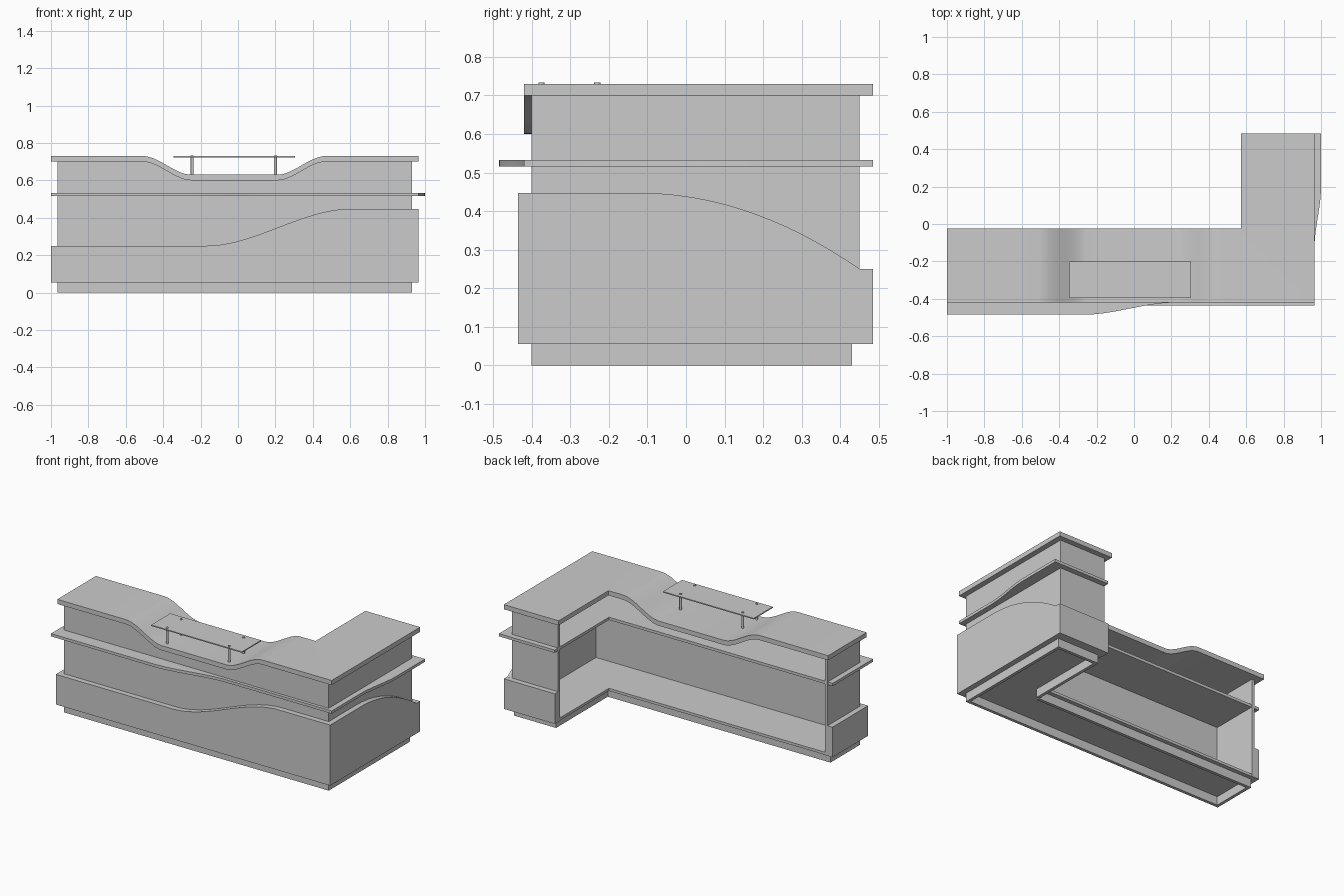
import bpy, bmesh
from mathutils import Vector

if "Cube" in bpy.data.objects:
    bpy.data.objects.remove(bpy.data.objects["Cube"])


def finish(name, bm):
    bmesh.ops.recalc_face_normals(bm, faces=bm.faces[:])
    me = bpy.data.meshes.new(name)
    bm.to_mesh(me)
    bm.free()
    ob = bpy.data.objects.new(name, me)
    bpy.context.collection.objects.link(ob)
    bpy.ops.object.select_all(action='DESELECT')
    ob.select_set(True)
    bpy.context.view_layer.objects.active = ob
    bpy.ops.object.shade_smooth_by_angle(angle=0.5)
    return ob


def prism_bm(pts, axis, lo, hi):
    """Extrude a 2D outline along an axis; pts hold the other two coordinates in order."""
    bm = bmesh.new()
    place = {'x': lambda p: (lo, p[0], p[1]),
             'y': lambda p: (p[0], lo, p[1]),
             'z': lambda p: (p[0], p[1], lo)}[axis]
    face = bm.faces.new([bm.verts.new(place(p)) for p in pts])
    ext = bmesh.ops.extrude_face_region(bm, geom=[face])
    d = Vector([(hi - lo) * (a == axis) for a in 'xyz'])
    bmesh.ops.translate(bm, vec=d, verts=[g for g in ext['geom'] if isinstance(g, bmesh.types.BMVert)])
    return bm


def prism(name, pts, axis, lo, hi):
    return finish(name, prism_bm(pts, axis, lo, hi))


def box(name, x, y, z):
    return prism(name, [(x[0], y[0]), (x[1], y[0]), (x[1], y[1]), (x[0], y[1])], 'z', *z)


def ell(x0, y0, x1, y1, xi, yi):
    """L outline: outer corners plus the inner corner (xi, yi)."""
    return [(x0, y0), (x1, y0), (x1, y1), (xi, y1), (xi, yi), (x0, yi)]


def ease(a, b, v):
    t = min(1, max(0, (v - a) / (b - a)))
    return t * t * (3 - 2 * t)


def steps(a, b, n=14):
    return [a + (b - a) * i / n for i in range(n + 1)]


def dip(x):
    return -0.10 * (ease(-0.51, -0.25, x) - ease(0.21, 0.47, x))


dip_x = steps(-0.51, -0.25) + steps(0.21, 0.47)

# Counter top with the dip
bm = prism_bm(ell(-1, -0.42, 0.965, 0.485, 0.573, -0.025), 'z', 0.70, 0.73)
for x in dip_x:
    bmesh.ops.bisect_plane(bm, geom=bm.verts[:] + bm.edges[:] + bm.faces[:],
                           plane_co=(x, 0, 0), plane_no=(1, 0, 0))
for v in bm.verts:
    v.co.z += dip(v.co.x)
finish('counter_top', bm)

# Body panels
prism('body_front_panel', [(-0.965, 0.055), (0.93, 0.055), (0.93, 0.70)]
      + [(x, 0.70 + dip(x)) for x in reversed(dip_x)] + [(-0.965, 0.70)], 'y', -0.40, -0.38)
box('body_left_end', (-0.965, -0.945), (-0.38, -0.07), (0.055, 0.70))
box('body_right_panel', (0.91, 0.93), (-0.38, 0.45), (0.055, 0.70))
box('body_arm_end', (0.60, 0.91), (0.43, 0.45), (0.055, 0.70))
prism('floor_board', ell(-0.945, -0.38, 0.91, 0.43, 0.603, -0.073), 'z', 0.055, 0.072)

# Worktop, whose outer edge shows as a waving band
front = [(x, -0.485 + 0.065 * ease(-0.27, 0.22, x)) for x in steps(-0.27, 0.22)]
side = [(0.965 + 0.035 * ease(-0.13, 0.20, y), y) for y in steps(-0.13, 0.20)]
prism('worktop_band', [(-1, -0.485)] + front + [(0.965, -0.42)] + side
      + [(1, 0.485), (0.602, 0.485), (0.602, -0.072), (-1, -0.072)], 'z', 0.515, 0.533)

# Lower skirt with curved top edge
wave = [(x, 0.25 + 0.197 * ease(-0.17, 0.60, x)) for x in steps(0.60, -0.17, 24)]
prism('skirt_front', [(-1, 0.055), (0.965, 0.055), (0.965, 0.447)] + wave + [(-1, 0.25)],
      'y', -0.435, -0.40)
arc = [(y, 0.447 - 0.606 * (y + 0.12) ** 2) for y in steps(0.45, -0.12, 20)]
prism('skirt_right', [(-0.40, 0.055), (0.45, 0.055)] + arc + [(-0.40, 0.447)], 'x', 0.93, 0.965)
box('skirt_left', (-1, -0.965), (-0.40, -0.07), (0.055, 0.25))
box('skirt_arm_end', (0.60, 0.965), (0.45, 0.485), (0.055, 0.25))

# Plinth boards, open underneath
t = 0.02
for name, x, y in [('front', (-0.965, 0.93), (-0.40, -0.40 + t)),
                   ('right', (0.93 - t, 0.93), (-0.40 + t, 0.43)),
                   ('arm_end', (0.63, 0.93 - t), (0.43 - t, 0.43)),
                   ('arm_inner', (0.63, 0.63 + t), (-0.10, 0.43 - t)),
                   ('back', (-0.965, 0.63), (-0.10 - t, -0.10)),
                   ('left', (-0.965, -0.965 + t), (-0.40 + t, -0.10 - t))]:
    box('plinth_' + name, x, y, (0, 0.055))

# Raised thin shelf on four posts
box('raised_shelf', (-0.345, 0.305), (-0.395, -0.20), (0.723, 0.73))
for x in (-0.245, 0.20):
    for y in (-0.375, -0.23):
        bm = bmesh.new()
        bmesh.ops.create_cone(bm, cap_ends=True, segments=16, radius1=0.008, radius2=0.008, depth=0.105)
        bmesh.ops.translate(bm, vec=(x, y, 0.6815), verts=bm.verts[:])
        finish('shelf_post', bm)
